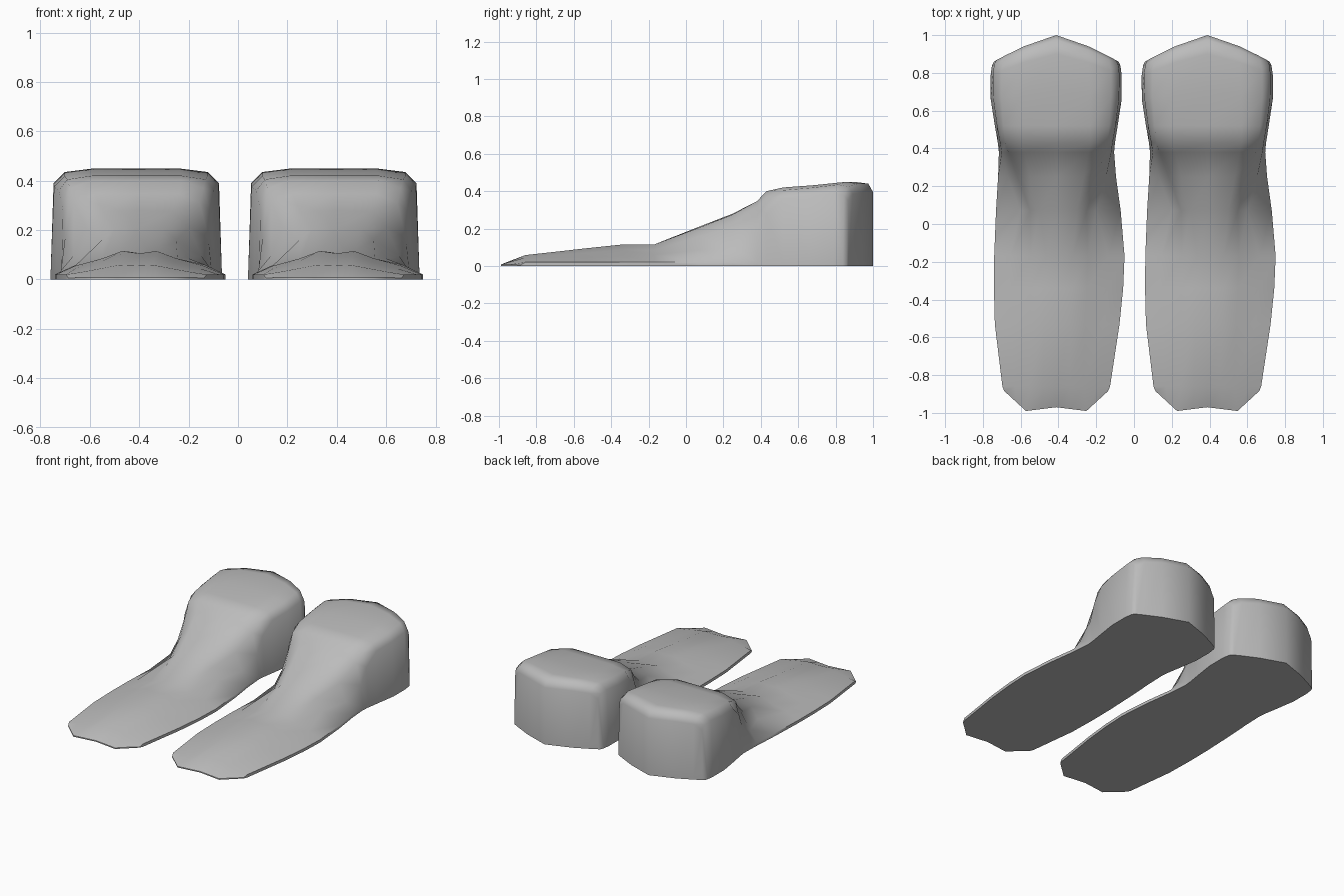
import bpy, bmesh, math

if "Cube" in bpy.data.objects:
    bpy.data.objects.remove(bpy.data.objects["Cube"])

# Cross-sections from toe to heel:
# y, half width, centre height, then (offset, height) for crest, shoulder, wall foot
STATIONS = [
    (-0.97, .275, .008, .08, .008, .16, .008, .21, .008),
    (-0.86, .285, .055, .07, .058, .14, .045, .22, .030),
    (-0.53, .330, .088, .07, .095, .15, .070, .25, .045),
    (-0.34, .342, .105, .07, .115, .15, .085, .26, .055),
    (-0.17, .345, .108, .07, .115, .15, .085, .26, .060),
    (0.07, .330, .210, .10, .205, .15, .160, .20, .085),
    (0.25, .312, .280, .14, .275, .21, .210, .26, .095),
    (0.38, .305, .347, .17, .347, .255, .310, .29, .170),
    (0.43, .310, .400, .18, .400, .27, .370, .298, .280),
    (0.52, .325, .420, .18, .420, .28, .405, .314, .360),
    (0.70, .347, .432, .18, .432, .29, .418, .333, .375),
    (0.90, .347, .450, .17, .450, .29, .435, .335, .390),
    (0.975, .340, .440, .17, .440, .28, .425, .328, .380),
    (1.00, .330, .395, .17, .395, .27, .385, .318, .350),
]


def station_y(y, x, w):
    """Bend the end sections: pointed heel, notched toe with cut corners."""
    t = abs(x)
    if y < -0.95:
        return y - 0.02 * min(t / .16, 1) + max(0, t - .16) * 0.92
    k = 0.14 * max(0, (y - 0.6) / 0.4)
    return y - k * (t / .33) ** 1.3


def build_flipper(name, x0, mat):
    bm = bmesh.new()
    tops, bases = [], []
    for y, w, zt, a, za, b, zb, c, zc in STATIONS:
        cx = x0 - 0.012 + 0.017 * math.exp(-((y + 0.15) / 0.35) ** 2)
        edge = 0.006 if y < -0.95 else 0.02
        half = [(a, za), (b, zb), (c, zc), (w, edge)]
        row = [(-x, z) for x, z in reversed(half)] + [(0, zt)] + half
        tops.append([bm.verts.new((cx + x, station_y(y, x, w), z)) for x, z in row])
        bases.append([bm.verts.new((cx + x, station_y(y, x, w), 0)) for x, z in row])
    n = len(tops[0])
    # upper skin and sole
    for j in range(len(tops) - 1):
        for grid in (tops, bases):
            for i in range(n - 1):
                bm.faces.new((grid[j][i], grid[j][i + 1], grid[j + 1][i + 1], grid[j + 1][i]))
        # thin side rims
        for i in (0, n - 1):
            bm.faces.new((tops[j][i], tops[j + 1][i], bases[j + 1][i], bases[j][i]))
    # toe edge and heel wall
    for j in (0, -1):
        for i in range(n - 1):
            bm.faces.new((tops[j][i], tops[j][i + 1], bases[j][i + 1], bases[j][i]))
    bmesh.ops.recalc_face_normals(bm, faces=bm.faces)
    me = bpy.data.meshes.new(name)
    bm.to_mesh(me)
    bm.free()
    me.materials.append(mat)
    ob = bpy.data.objects.new(name, me)
    bpy.context.collection.objects.link(ob)
    bpy.ops.object.select_all(action='DESELECT')
    ob.select_set(True)
    bpy.context.view_layer.objects.active = ob
    bpy.ops.object.shade_smooth_by_angle(angle=math.radians(60))


grey = bpy.data.materials.new("plain_grey")
grey.diffuse_color = (0.5, 0.5, 0.5, 1)
grey.use_nodes = True
grey.node_tree.nodes["Principled BSDF"].inputs["Base Color"].default_value = grey.diffuse_color

build_flipper("left_flipper", -0.4, grey)
build_flipper("right_flipper", 0.4, grey)
